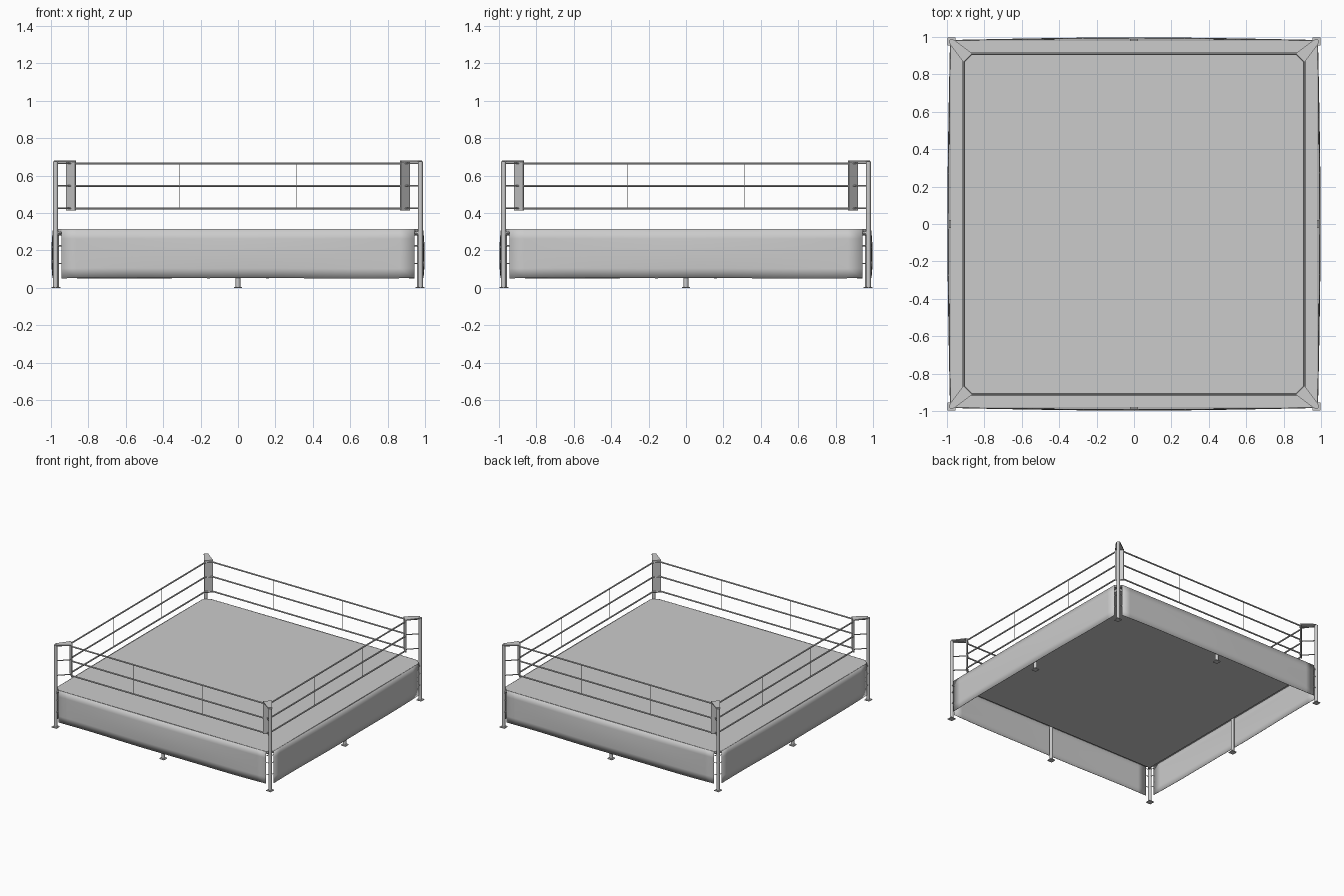
import bpy, bmesh, math
from mathutils import Vector, Matrix

cube = bpy.data.objects.get("Cube")
if cube:
    bpy.data.objects.remove(cube, do_unlink=True)

grey = bpy.data.materials.new("plain grey")
grey.use_nodes = True
tone = (0.6, 0.6, 0.6, 1)
grey.diffuse_color = tone
grey.node_tree.nodes["Principled BSDF"].inputs["Base Color"].default_value = tone

POST, MAT_TOP, MAT_BOTTOM = 0.975, 0.315, 0.28
ROPE_HEIGHTS = (0.425, 0.545, 0.665)
ROPE, CUT = 0.91, 0.87
TURNS = [Matrix.Rotation(math.radians(90 * i), 4, "Z") for i in range(4)]


def finish(name, bm, smooth=False):
    """Turn a bmesh into a coloured object."""
    bmesh.ops.recalc_face_normals(bm, faces=bm.faces)
    mesh = bpy.data.meshes.new(name)
    bm.to_mesh(mesh)
    bm.free()
    mesh.materials.append(grey)
    obj = bpy.data.objects.new(name, mesh)
    bpy.context.collection.objects.link(obj)
    if smooth:
        bpy.ops.object.select_all(action="DESELECT")
        obj.select_set(True)
        bpy.context.view_layer.objects.active = obj
        bpy.ops.object.shade_smooth_by_angle(angle=math.radians(40))
    return obj


def rod(bm, a, b, radius, sides=12):
    """Add a capped cylinder between two points."""
    a, b = Vector(a), Vector(b)
    axis = b - a
    place = Matrix.Translation((a + b) / 2) @ axis.to_track_quat("Z", "Y").to_matrix().to_4x4()
    bmesh.ops.create_cone(bm, cap_ends=True, segments=sides, radius1=radius,
                          radius2=radius, depth=axis.length, matrix=place)


def prism(bm, outline, z0, z1):
    """Add a solid with the given plan outline."""
    low = [bm.verts.new((x, y, z0)) for x, y in outline]
    high = [bm.verts.new((x, y, z1)) for x, y in outline]
    bm.faces.new(low)
    bm.faces.new(high)
    for i in range(len(outline)):
        j = (i + 1) % len(outline)
        bm.faces.new((low[i], low[j], high[j], high[i]))


def foot_plate(bm, x, y):
    bmesh.ops.create_cube(bm, size=1, matrix=Matrix.Translation((x, y, 0.003))
                          @ Matrix.Diagonal((0.042, 0.042, 0.006, 1)))


def octagon(half, cut):
    corners = [(half, -cut), (half, cut)]
    return [tuple((t @ Vector((x, y, 0))).xy) for t in TURNS for x, y in corners]


# Platform and the frame under its rim
bm = bmesh.new()
prism(bm, octagon(0.982, 0.945), 0.3, MAT_TOP)
finish("platform_mat", bm)
bm = bmesh.new()
prism(bm, octagon(0.95, 0.94), MAT_BOTTOM, 0.3)
finish("platform_frame", bm)


def skirt(bm):
    """Thin cloth hanging along the front, bulging towards its middle."""
    columns, rows = 24, 5
    grid = []
    for i in range(columns + 1):
        t = 2 * i / columns - 1
        middle = 1 - abs(t) ** 1.5
        line = []
        for j in range(rows + 1):
            drop = j / rows
            out = 0.983 + 0.014 * middle * math.sin(math.pi * (0.12 + 0.7 * drop))
            low = 0.052 + 0.004 * math.cos(5 * t) * t
            z = MAT_TOP + (low - MAT_TOP) * drop
            line.append(bm.verts.new((0.944 * t, -out, z)))
        grid.append(line)
    for a, b in zip(grid, grid[1:]):
        for j in range(rows):
            bm.faces.new((a[j], b[j], b[j + 1], a[j + 1]))


for side, turn in zip(("front", "left", "back", "right"), TURNS):
    # Cloth skirt
    bm = bmesh.new()
    skirt(bm)
    bm.transform(turn)
    cloth = finish(side + "_skirt", bm, True)
    thick = cloth.modifiers.new("cloth thickness", "SOLIDIFY")
    thick.thickness = 0.003
    thick.offset = 0

    # Leg under the middle of the side
    bm = bmesh.new()
    rod(bm, (0, -0.97, 0), (0, -0.97, 0.3), 0.0125)
    foot_plate(bm, 0, -0.97)
    bm.transform(turn)
    finish(side + "_middle_leg", bm, True)

    # Ropes and the thin straps that space them
    bm = bmesh.new()
    for z in ROPE_HEIGHTS:
        rod(bm, (-CUT, -ROPE, z), (CUT, -ROPE, z), 0.006, 8)
    for x in (-0.312, 0.312):
        for low, high in zip(ROPE_HEIGHTS, ROPE_HEIGHTS[1:]):
            rod(bm, (x, -ROPE, low), (x, -ROPE, high), 0.0022, 6)
    bm.transform(turn)
    finish(side + "_ropes", bm, True)

for corner, turn in zip(("front_left", "back_left", "back_right", "front_right"), TURNS):
    # Corner post with a foot plate and cap
    bm = bmesh.new()
    rod(bm, (POST, -POST, 0), (POST, -POST, 0.676), 0.0135, 16)
    foot_plate(bm, POST, -POST)
    bm.transform(turn)
    finish(corner + "_post", bm, True)

    # Rope tensioners and the ties holding the skirt ends to the post
    bm = bmesh.new()
    for z in ROPE_HEIGHTS:
        rod(bm, (POST, -POST, z), (0.89, -0.89, z), 0.004, 8)
        rod(bm, (ROPE, -CUT, z), (CUT, -ROPE, z), 0.006, 8)
    for z in (0.13, 0.225, 0.285):
        rod(bm, (0.942, -0.983, z), (POST, -POST, z), 0.003, 6)
        rod(bm, (0.983, -0.942, z), (POST, -POST, z), 0.003, 6)
    bm.transform(turn)
    finish(corner + "_fittings", bm, True)

    # Bracket between the platform and the post
    bm = bmesh.new()
    rod(bm, (0.935, -0.935, 0.292), (POST, -POST, 0.292), 0.012, 8)
    bm.transform(turn)
    finish(corner + "_bracket", bm, True)

    # Upright corner cushion
    bm = bmesh.new()
    prism(bm, [(0.912, -0.865), (0.865, -0.912), (0.872, -0.919), (0.919, -0.872)], 0.415, 0.682)
    bm.transform(turn)
    finish(corner + "_cushion", bm)

    # Tapered flap from the cushion to the top of the post
    bm = bmesh.new()
    prism(bm, [(0.912, -0.865), (0.865, -0.912), (0.962, -0.985), (0.985, -0.962)], 0.674, 0.682)
    bm.transform(turn)
    finish(corner + "_flap", bm)
